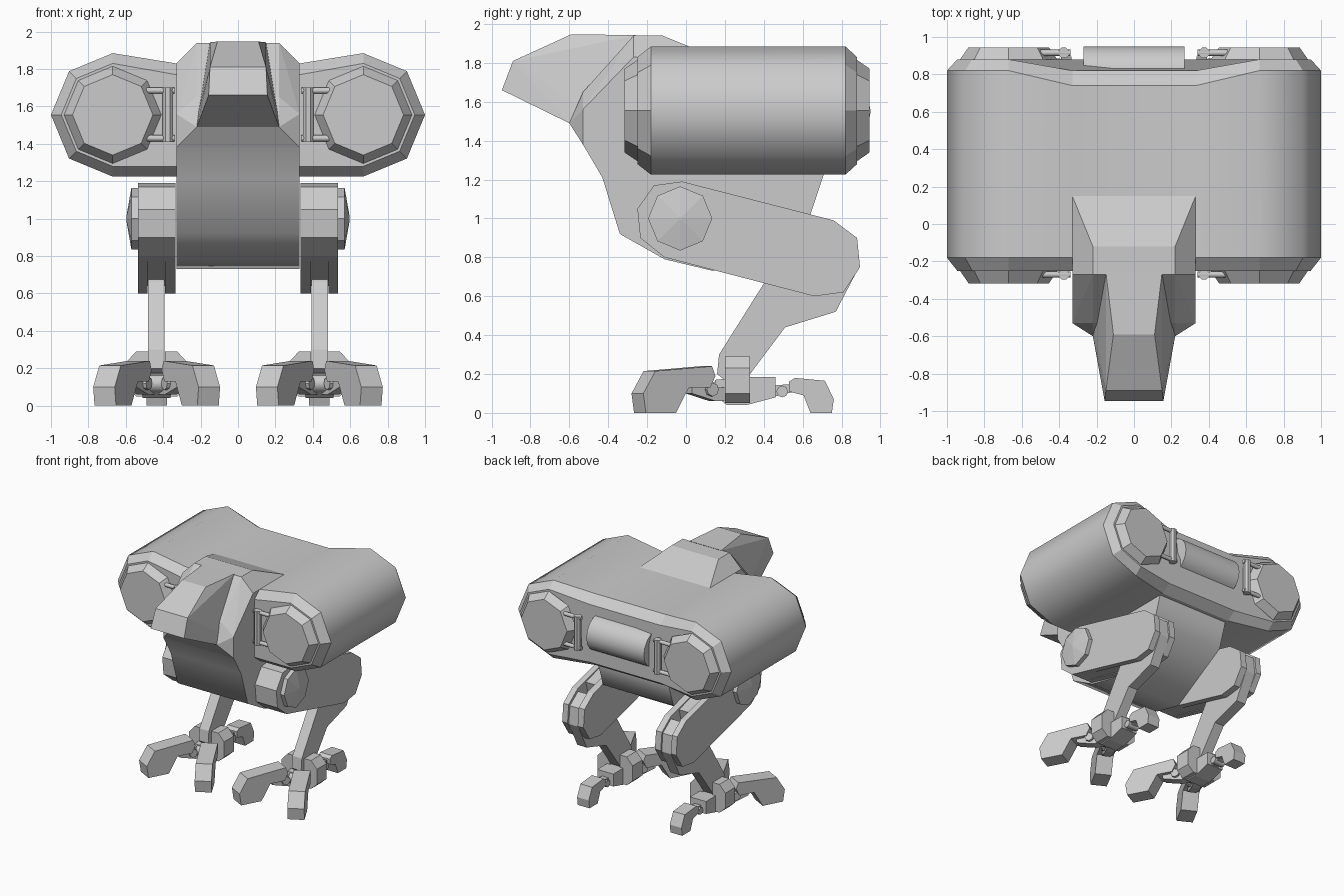
import bpy, bmesh
from math import sin, cos, radians, pi
from mathutils import Vector, Matrix

if "Cube" in bpy.data.objects:
    bpy.data.objects.remove(bpy.data.objects["Cube"])

POD = (0.67, 1.555)      # pod centre in x, z
FX, FY = 0.435, 0.28     # foot pivot in x, y


def finish(name, bm, mirror=False, smooth_axis=None):
    bmesh.ops.recalc_face_normals(bm, faces=bm.faces)
    if smooth_axis is not None:
        # rounded around one axis: only edges running along it stay soft
        for f in bm.faces:
            f.smooth = True
        for e in bm.edges:
            d = (e.verts[0].co - e.verts[1].co).normalized()
            e.smooth = abs(d[smooth_axis]) > 0.9 and e.calc_face_angle(3) < radians(50)
    me = bpy.data.meshes.new(name)
    bm.to_mesh(me)
    bm.free()
    ob = bpy.data.objects.new(name, me)
    bpy.context.collection.objects.link(ob)
    if mirror:
        ob.modifiers.new("mirror", 'MIRROR').use_axis[0] = True
    return ob


def loft(name, rings, mirror=False, smooth_axis=None, matrix=None):
    bm = bmesh.new()
    vs = [[bm.verts.new(p) for p in r] for r in rings]
    n = len(rings[0])
    for a, b in zip(vs, vs[1:]):
        for i in range(n):
            bm.faces.new((a[i], a[(i + 1) % n], b[(i + 1) % n], b[i]))
    bm.faces.new(vs[0][::-1])
    bm.faces.new(vs[-1])
    if matrix:
        bm.transform(matrix)
    return finish(name, bm, mirror, smooth_axis)


def side_prism(name, yz, x0, x1, **kw):
    return loft(name, [[(x, y, z) for y, z in yz] for x in (x0, x1)], **kw)


def hull(name, pts, mirror=False):
    bm = bmesh.new()
    for x, y, z in pts:
        for s in (-1, 1):
            bm.verts.new((s * x, y, z))
    bmesh.ops.convex_hull(bm, input=bm.verts)
    bmesh.ops.dissolve_limit(bm, angle_limit=0.02, verts=bm.verts, edges=bm.edges)
    return finish(name, bm, mirror)


def circle(c, r, n, phase=0.0):
    return [(c[0] + r * cos(2 * pi * i / n + phase), c[1] + r * sin(2 * pi * i / n + phase))
            for i in range(n)]


def x_rod(name, y, z, r, x0, x1, n=8, mirror=True, matrix=None):
    return side_prism(name, circle((y, z), r, n), x0, x1,
                      mirror=mirror, smooth_axis=None if matrix else 0, matrix=matrix)


# Wide shell joining both pods, with a bevelled rim at front and back
def shell_ring(r, y, y_mid, top):
    half = [(0.33, y_mid, top)]
    for a in (90, 45, 0, -45, -90):
        half.append((POD[0] + r * cos(radians(a)), y, POD[1] + r * sin(radians(a))))
    half.append((0.33, y_mid, POD[1] - r))
    return half + [(-x, yy, z) for x, yy, z in reversed(half)]


loft("pod_shell", [shell_ring(0.275, -0.25, -0.25, 1.77), shell_ring(0.33, -0.18, -0.18, 1.83),
                   shell_ring(0.33, 0.82, 0.74, 1.83), shell_ring(0.275, 0.88, 0.82, 1.77)],
     smooth_axis=1)

# Octagonal pod covers
for end, ya, yb in (("front", -0.25, -0.317), ("back", 0.88, 0.945)):
    loft(end + "_pod_cover", [[(x, y, z) for x, z in circle(POD, r, 8)]
                              for r, y in ((0.26, ya), (0.215, yb))], mirror=True)
    # Cover hinges: two rods and an upright
    yh = -0.27 if end == "front" else 0.915
    for z in (1.43, 1.685):
        x_rod(end + "_hinge_rod", yh, z, 0.017, 0.34, 0.5)
    loft(end + "_hinge_post", [[(x, y, z) for x, y in circle((0.375, yh), 0.03, 8, pi / 8)]
                               for z in (1.41, 1.7)], mirror=True)

# Rear drum between the pods
x_rod("rear_drum", 0.8, 1.55, 0.15, -0.27, 0.27, 16, mirror=False)

# Torso
side_prism("torso", [(-0.53, 1.38), (0.15, 1.83), (0.6, 1.7), (0.71, 1.23), (0.64, 1.02),
                     (0.14, 0.73), (-0.11, 0.79), (-0.34, 0.92), (-0.43, 1.21)],
           -0.33, 0.33, smooth_axis=0)

# Bevelled neck collar
hull("neck_collar", [(0.33, -0.53, 1.38), (0.33, -0.53, 1.56), (0.33, -0.27, 1.83),
                     (0.33, 0.15, 1.83), (0.22, -0.6, 1.49), (0.22, -0.53, 1.65),
                     (0.22, -0.27, 1.94), (0.22, -0.12, 1.94)])

# Head
hull("head", [(0.15, -0.26, 1.943), (0.11, -0.59, 1.947), (0.15, -0.89, 1.81),
              (0.157, -0.947, 1.66), (0.22, -0.6, 1.49), (0.22, -0.5, 1.54)])

# Thigh: two outer plates and a shorter core, leaving a slot for the shin
thigh = [(-0.02, 1.19), (-0.165, 1.17), (-0.25, 1.05), (-0.235, 0.9), (-0.11, 0.8),
         (0.66, 0.6), (0.81, 0.62), (0.895, 0.75), (0.88, 0.9), (0.76, 0.99)]
side_prism("thigh_inner_plate", thigh, 0.335, 0.39, mirror=True)
side_prism("thigh_outer_plate", thigh, 0.485, 0.535, mirror=True)
side_prism("thigh_core", thigh[:5] + [(0.55, 0.64), (0.65, 1.005)], 0.39, 0.485, mirror=True)

# Hip cap with a shallow domed face
hip = circle((-0.03, 1.0), 0.165, 8)
loft("hip_cap", [[(x, -0.03 + (y + 0.03) * k, 1 + (z - 1) * k) for y, z in hip]
                 for x, k in ((0.53, 1), (0.57, 1), (0.597, 0.06))], mirror=True)

# Shin
side_prism("shin", [(0.16, 0.2), (0.17, 0.3), (0.4, 0.665), (0.55, 0.8), (0.76, 0.97),
                    (0.87, 0.89), (0.885, 0.74), (0.77, 0.52), (0.51, 0.44), (0.33, 0.2),
                    (0.26, 0.12)], 0.392, 0.48, mirror=True)

# Foot hub and ankle
side_prism("foot_hub", [(0.15, 0.17), (0.15, 0.09), (0.21, 0.04), (0.31, 0.04), (0.46, 0.08),
                        (0.46, 0.185), (0.3, 0.185)], FX - 0.075, FX + 0.075, mirror=True)
x_rod("ankle_pin", 0.17, 0.12, 0.05, FX - 0.05, FX + 0.05)
for s in (-1, 1):
    block = [(0.046, 0.05), (0.046, 0.29), (0.11, 0.29), (0.165, 0.23), (0.165, 0.1), (0.11, 0.05)]
    loft("ankle_block", [[(FX + s * x, y, z) for x, z in block] for y in (0.2, 0.33)], mirror=True)

# Toes: profile is drawn along -y from the pivot, then swung around it
toe = [(-0.2, 0.24), (-0.53, 0.215), (-0.6, 0.1), (-0.585, 0), (-0.41, 0), (-0.335, 0.13),
       (-0.21, 0.13), (-0.18, 0.19)]
link = [(-0.02, 0.06), (-0.02, 0.14), (-0.14, 0.13), (-0.3, 0.15), (-0.3, 0.1), (-0.16, 0.06)]
for side, ang in (("outer", 28), ("inner", -28)):
    m = Matrix.Translation((FX, FY, 0)) @ Matrix.Rotation(radians(ang), 4, 'Z')
    side_prism(side + "_toe", toe, -0.065, 0.065, mirror=True, matrix=m)
    side_prism(side + "_toe_link", link, -0.035, 0.035, mirror=True, matrix=m)
    x_rod(side + "_toe_pin", -0.19, 0.12, 0.035, -0.055, 0.055, matrix=m)

# Rear toe
side_prism("rear_toe", [(0.53, 0.16), (0.56, 0.18), (0.715, 0.165), (0.76, 0.07), (0.75, 0),
                        (0.64, 0), (0.605, 0.09), (0.53, 0.11)], FX - 0.055, FX + 0.055, mirror=True)
side_prism("rear_toe_link", [(0.44, 0.08), (0.44, 0.14), (0.56, 0.15), (0.56, 0.11)],
           FX - 0.03, FX + 0.03, mirror=True)
x_rod("rear_toe_pin", 0.495, 0.11, 0.03, FX - 0.05, FX + 0.05)
